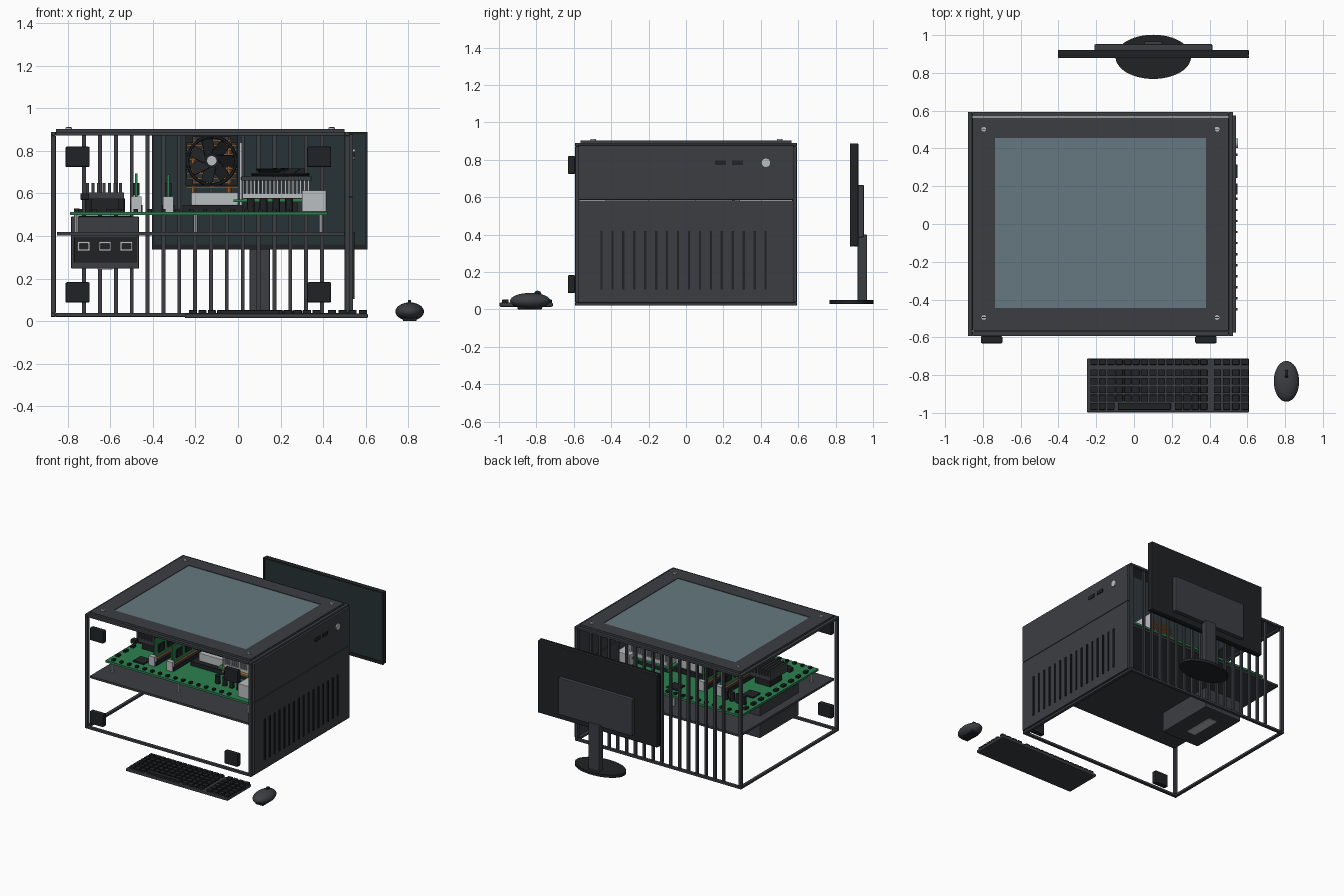
import bpy, bmesh, math
from mathutils import Matrix, Vector

if "Cube" in bpy.data.objects:
    bpy.data.objects.remove(bpy.data.objects["Cube"])


def mat(name, r, g, b):
    m = bpy.data.materials.new(name)
    m.diffuse_color = (r, g, b, 1)
    m.use_nodes = True
    m.node_tree.nodes["Principled BSDF"].inputs["Base Color"].default_value = m.diffuse_color
    return m


CASE = mat("case_grey", .045, .048, .055)
BLACK = mat("black_plastic", .014, .016, .018)
GLASS = mat("tinted_glass", .13, .19, .215)
SCREEN = mat("screen_dark", .02, .032, .036)
GREEN = mat("board_green", .025, .22, .08)
COPPER = mat("copper", .5, .2, .06)
STEEL = mat("steel", .5, .52, .54)


def finish(name, bm, m, bevel=0, smooth=False):
    me = bpy.data.meshes.new(name)
    bm.to_mesh(me)
    bm.free()
    ob = bpy.data.objects.new(name, me)
    bpy.context.collection.objects.link(ob)
    me.materials.append(m)
    if bevel:
        b = ob.modifiers.new("bevel", 'BEVEL')
        b.width, b.segments = bevel, 2
    if smooth:
        bpy.ops.object.select_all(action='DESELECT')
        bpy.context.view_layer.objects.active = ob
        ob.select_set(True)
        bpy.ops.object.shade_smooth_by_angle()
    return ob


def boxes(name, spans, m, bevel=0):
    """Each span is (x0, x1, y0, y1, z0, z1)."""
    bm = bmesh.new()
    for x0, x1, y0, y1, z0, z1 in spans:
        M = Matrix.Translation(((x0+x1)/2, (y0+y1)/2, (z0+z1)/2)) @ Matrix.Diagonal((x1-x0, y1-y0, z1-z0, 1))
        bmesh.ops.create_cube(bm, size=1, matrix=M)
    return finish(name, bm, m, bevel)


def discs(name, centres, r, depth, m, axis='Z', scale=(1, 1, 1), seg=24):
    R = {'Z': Matrix(), 'Y': Matrix.Rotation(math.pi/2, 4, 'X'), 'X': Matrix.Rotation(math.pi/2, 4, 'Y')}[axis]
    bm = bmesh.new()
    for c in centres:
        M = Matrix.Translation(c) @ Matrix.Diagonal((*scale, 1)) @ R
        bmesh.ops.create_cone(bm, cap_ends=True, segments=seg, radius1=r, radius2=r, depth=depth, matrix=M)
    return finish(name, bm, m, smooth=True)


def ring(name, c, R, r, m, axis='Y'):
    bpy.ops.mesh.primitive_torus_add(location=c, major_radius=R, minor_radius=r, major_segments=32, minor_segments=6,
                                     rotation=(math.pi/2 if axis == 'Y' else 0, 0, 0))
    ob = bpy.context.object
    ob.name = name
    ob.data.materials.append(m)


def fan(name, c, R, depth, axis):
    """Hub with seven pitched blades, spinning about the axis."""
    bm = bmesh.new()
    bmesh.ops.create_cone(bm, cap_ends=True, segments=20, radius1=R*.3, radius2=R*.3, depth=depth)
    for i in range(7):
        M = (Matrix.Rotation(i*math.tau/7, 4, 'Z') @ Matrix.Translation((R*.6, 0, 0))
             @ Matrix.Rotation(.5, 4, 'X') @ Matrix.Diagonal((R*.7, R*.55, .004, 1)))
        bmesh.ops.create_cube(bm, size=1, matrix=M)
    rot = Matrix.Rotation(math.pi/2, 4, 'X') if axis == 'Y' else Matrix()
    bm.transform(Matrix.Translation(c) @ rot)
    finish(name, bm, BLACK)


def window(x0, x1, y0, y1, a0, a1, b0, b1, z0, z1):
    """Four spans leaving an opening a0..a1, b0..b1."""
    return [(x0, a0, y0, y1, z0, z1), (a1, x1, y0, y1, z0, z1), (a0, a1, y0, b0, z0, z1), (a0, a1, b1, y1, z0, z1)]


# Case frame: open rails and posts
X0, X1, Y, T = -.88, .54, .593, .024
frame = window(X0, X1-.015, -Y, Y, X0+T, X1-.015-T, -Y+T, Y-T, .02, .038)
frame += window(X0, X1-.015, -Y, Y, X0+T, X1-.015-T, -Y+T, Y-T, .872, .89)
frame += [(x, x+T, y, y+T, .038, .872) for x in (X0, X1-.015-T) for y in (-Y, Y-T)]
boxes("case_frame", frame, CASE, .003)

# Glazed lid
boxes("lid_border", window(-.855, .5, -.565, .565, -.735, .38, -.445, .455, .884, .902), CASE)
boxes("lid_glass", [(-.735, .38, -.445, .455, .887, .898)], GLASS)
screws = [(x, y, .905) for x in (-.795, .44) for y in (-.495, .502)]
discs("lid_screws", screws, .015, .012, STEEL, seg=16)
boxes("screw_slots", [(x-.011, x+.011, y-.002, y+.002, .91, .912) for x, y, z in screws], BLACK)

# Right side panel with vents, ports and button
boxes("side_panel_lower", [(.522, .541, -.575, .575, .035, .583)], CASE, .002)
boxes("side_panel_upper", [(.522, .541, -.575, .575, .586, .878)], CASE, .002)
boxes("side_vents", [(.535, .548, -.458+i*.0585, -.446+i*.0585, .105, .418) for i in range(16)], BLACK)
boxes("side_ports", [(.535, .547, y, y+.06, .772, .797) for y in (.155, .245)], BLACK)
discs("power_button", [(.543, .427, .784)], .025, .014, STEEL, 'X')

# Rear slats and rubber feet on the front
boxes("rear_slats", [(-.732+i*.0745, -.714+i*.0745, .568, .586, .038, .872) for i in range(16)], CASE)
boxes("feet", [(x-.057, x+.057, -.632, -.593, z-.048, z+.048) for x in (-.754, .381) for z in (.135, .772)], BLACK, .007)

# Tray and power supply
boxes("tray", [(-.85, .5, -.572, .565, .402, .418)], CASE)
boxes("power_supply", [(-.785, -.465, -.24, .23, .247, .492)], CASE, .005)
boxes("power_front_plate", [(-.77, -.475, -.248, -.238, .275, .395)], BLACK, .002)
sx = (-.725, -.625, -.525)
boxes("power_sockets", [s for x in sx for s in [(x-.029, x+.029, -.256, -.246, z, z+.009) for z in (.33, .365)]
                        + [(x+d, x+d+.008, -.256, -.246, .339, .365) for d in (-.029, .021)]], STEEL)
boxes("power_label", [(-.66, -.59, -.12, .12, .243, .248)], STEEL)
for i, R in enumerate((.03, .06, .09, .12)):
    ring(f"power_fan_grill_{i}", (-.625, 0, .493), R, .003, BLACK, 'Z')

# Circuit board with headers and capacitors
boxes("circuit_board", [(-.79, .42, -.47, .47, .498, .514)], GREEN)
discs("standoffs", [(x, y, .458) for x in (-.76, -.2, .39) for y in (-.43, .43)], .01, .082, STEEL, seg=8)
boxes("pin_headers", [(-.75+i*.065, -.73+i*.065, y-.012, y+.012, .514, .528) for i in range(16) for y in (-.44, .44)]
      + [(-.77, -.745, -.38+i*.09, -.345+i*.09, .514, .53) for i in range(9)], BLACK)
discs("capacitors", [(.06+i*.06, y, .545) for i in range(4) for y in (-.33, .36)]
      + [(-.7+i*.05, .3, .545) for i in range(4)], .018, .065, BLACK, seg=12)
boxes("chips", [(x, x+.09, y, y+.09, .514, .524) for x, y in ((-.7, .1), (-.62, -.38), (-.2, .3), (.15, .27))], BLACK)
boxes("connector_block", [(.3, .415, -.43, -.2, .514, .614), (.3, .415, .05, .25, .514, .6)], STEEL, .003)

# Expansion cards in their slots
for i, (x, h) in enumerate(((-.478, .695), (-.328, .69))):
    boxes(f"card_slot_{i}", [(x-.03, x+.03, -.35, .28, .514, .545)], BLACK)
    boxes(f"card_clips_{i}", [(x-.025, x+.025, y, y+.03, .514, .585) for y in (-.36, .26)], STEEL)
    boxes(f"card_{i}", [(x-.006, x+.006, -.33, .26, .54, h)], GREEN)
    boxes(f"card_contacts_{i}", [(x-.009, x+.009, -.31, .24, .545, .56)], COPPER)
    boxes(f"card_chips_{i}", [(x-.015, x+.015, -.29+j*.11, -.22+j*.11, .59, .65) for j in range(5)], BLACK)

# Small chipset heatsink
boxes("chipset_heatsink", [(-.715, -.535, -.2, .0, .575, .605)]
      + [(-.715+i*.026, -.701+i*.026, -.2, .0, .605, .65) for i in range(7)], CASE)
boxes("chipset_base", [(-.69, -.56, -.17, -.03, .514, .575)], BLACK)
boxes("chipset_plug", [(-.74, -.7, -.24, -.2, .57, .6)], BLACK, .003)

# Processor cooler: steel base, copper fins, upright fan
boxes("processor_socket", [(-.26, .02, -.2, .14, .514, .545)], BLACK)
boxes("cooler_base", [(-.22, .0, -.16, .12, .545, .605)], STEEL, .003)
boxes("cooler_fins", [(-.245, .0, -.13, .12, .625+i*.022, .632+i*.022) for i in range(11)], COPPER)
discs("heat_pipes", [(x, y, .72) for x in (-.21, -.04) for y in (-.07, .06)], .01, .26, COPPER, seg=10)
bars = [(-.248, -.24), (-.02, -.012)]
boxes("fan_corners", [(x, x+.035, -.18, -.135, z, z+.035) for x in (-.247, -.035) for z in (.635, .838)]
      + [(x, x+.008, -.18, -.135, .64, .87) for x in (-.247, -.008)]
      + [(-.247, .0, -.18, -.135, z, z+.008) for z in (.635, .865)], BLACK)
ring("fan_ring", (-.1235, -.165, .754), .113, .008, BLACK)
fan("cooler_fan", (-.1235, -.165, .754), .108, .03, 'Y')
discs("fan_cap", [(-.1235, -.182, .754)], .022, .006, STEEL, 'Y')

# Graphics unit: board, finned sink, cover and flat fan
boxes("graphics_bracket", [(.008, .018, -.2, .2, .53, .84)], STEEL)
boxes("graphics_board", [(-.02, .34, -.22, .22, .56, .572)], GREEN)
boxes("graphics_contacts", [(.02, .3, -.225, -.2, .573, .579)], COPPER)
boxes("graphics_slot", [(.02, .28, -.18, .18, .514, .56)], BLACK)
boxes("graphics_fins", [(.02+i*.018, .029+i*.018, -.2, .2, .6, .66) for i in range(18)]
      + [(.02, .335, -.2, .2, .572, .6)], STEEL)
boxes("graphics_cover", [(.015, .345, -.21, .21, .66, .68)], CASE, .003)
fan("graphics_fan", (.2, 0, .7), .12, .04, 'Z')
ring("graphics_fan_ring", (.2, 0, .69), .13, .008, BLACK, 'Z')

# Monitor
boxes("monitor_shell", [(-.403, .608, .89, .922, .337, .888)], BLACK, .006)
boxes("monitor_bezel", [(-.403, .608, .878, .892, .337, .36), (-.403, .608, .878, .892, .878, .888),
                        (-.403, -.392, .878, .892, .36, .878), (.597, .608, .878, .892, .36, .878)], BLACK)
boxes("monitor_screen", [(-.392, .597, .883, .892, .36, .878)], SCREEN)
boxes("monitor_back", [(-.21, .415, .915, .952, .385, .665)], CASE, .006)
boxes("monitor_stand", [(.055, .15, .918, .968, .045, .4)], CASE, .005)
discs("monitor_base", [(.102, .885, .04)], .2, .022, BLACK, scale=(1, .585, 1), seg=48)

# Keyboard
boxes("keyboard_body", [(-.25, .61, -.997, -.712, .014, .036)], CASE, .006)
keys = []
for row in range(6):
    y = -.966 + row*.0445 + (.012 if row == 5 else 0)
    h = .014 if row == 5 else .018
    xs = [(-.212+i*.0447, .019) for i in range(14)] + [(.442+i*.0485, .019) for i in range(4)]
    if row == 0:  # wide space bar
        xs = [(x, w) for x, w in xs if not -.09 < x < .2] + [(.055, .14)]
    keys += [(x-w, x+w, y-h, y+h, .034, .052) for x, w in xs]
boxes("keyboard_keys", keys, BLACK, .003)

# Mouse: half dome with a flat underside and a wheel
bm = bmesh.new()
bmesh.ops.create_uvsphere(bm, u_segments=32, v_segments=16, radius=1)
bm.transform(Matrix.Translation((.807, -.833, .045)) @ Matrix.Diagonal((.067, .108, .043, 1)))
for v in bm.verts:
    v.co.z = max(v.co.z, .004)
finish("mouse_body", bm, CASE, smooth=True)
boxes("mouse_foot", [(.775, .84, -.9, -.77, .0, .02)], BLACK, .004)
discs("mouse_wheel", [(.807, -.793, .08)], .02, .014, BLACK, 'X')
